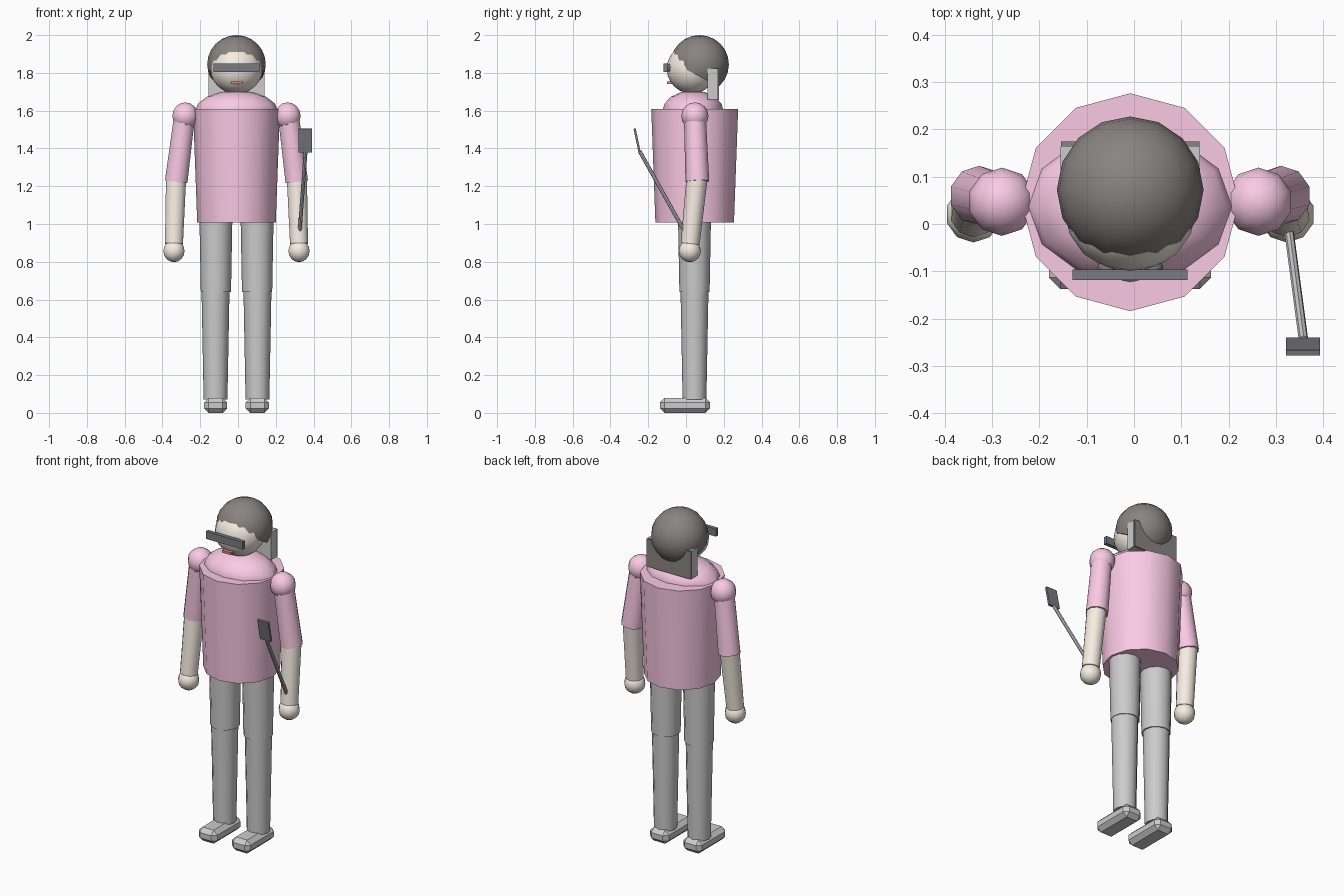
import bpy, bmesh, math
from mathutils import Vector, Matrix

if "Cube" in bpy.data.objects:
    bpy.data.objects.remove(bpy.data.objects["Cube"])

CX = -0.008  # body symmetry line


def mat(name, r, g, b):
    m = bpy.data.materials.new(name)
    m.diffuse_color = (r, g, b, 1)
    m.use_nodes = True
    m.node_tree.nodes["Principled BSDF"].inputs["Base Color"].default_value = m.diffuse_color
    return m


PINK = mat("pink_cloth", 0.96, 0.59, 0.78)
SKIN = mat("skin", 0.93, 0.85, 0.77)
HAIR = mat("dark_hair", 0.25, 0.23, 0.22)
DARK = mat("dark_plastic", 0.2, 0.2, 0.22)
RED = mat("lip_red", 0.72, 0.25, 0.25)


def finish(name, bm, material=None, smooth=True):
    me = bpy.data.meshes.new(name)
    bmesh.ops.recalc_face_normals(bm, faces=bm.faces)
    bm.to_mesh(me)
    bm.free()
    ob = bpy.data.objects.new(name, me)
    bpy.context.collection.objects.link(ob)
    if material:
        me.materials.append(material)
    if smooth:
        ob.select_set(True)
        bpy.context.view_layer.objects.active = ob
        bpy.ops.object.shade_smooth_by_angle(angle=math.radians(38))
        ob.select_set(False)
    return ob


def tube(name, a, b, ra, rb, sides, material=None):
    a, b = Vector(a), Vector(b)
    bm = bmesh.new()
    bmesh.ops.create_cone(bm, cap_ends=True, segments=sides, radius1=ra,
                          radius2=rb, depth=(b - a).length)
    rot = Vector((0, 0, 1)).rotation_difference(b - a).to_matrix().to_4x4()
    bm.transform(Matrix.Translation((a + b) / 2) @ rot)
    return finish(name, bm, material)


def ball(name, c, r, seg, rings, material, cut=None):
    bm = bmesh.new()
    bmesh.ops.create_uvsphere(bm, u_segments=seg, v_segments=rings, radius=1)
    bm.transform(Matrix.Translation(c) @ Matrix.Diagonal((*r, 1)))
    if cut:  # slice away everything below a plane and close the opening
        res = bmesh.ops.bisect_plane(bm, geom=bm.verts[:] + bm.edges[:] + bm.faces[:],
                                     plane_co=cut[0], plane_no=cut[1], clear_inner=True)
        bmesh.ops.edgeloop_fill(bm, edges=[e for e in res["geom_cut"]
                                           if isinstance(e, bmesh.types.BMEdge)])
    return finish(name, bm, material)


def box(name, c, size, material=None, tilt=0, bevel=0):
    bm = bmesh.new()
    bmesh.ops.create_cube(bm, size=1)
    bm.transform(Matrix.Diagonal((*size, 1)))
    if bevel:
        bmesh.ops.bevel(bm, geom=bm.edges[:], offset=bevel, segments=1, affect='EDGES')
    bm.transform(Matrix.Translation(c) @ Matrix.Rotation(tilt, 4, 'X'))
    return finish(name, bm, material, smooth=False)


# Torso and rounded shoulders
torso = tube("torso", (CX, 0.046, 1.008), (CX, 0.046, 1.608), 0.208, 0.23, 12, PINK)
ball("shoulder_yoke", (CX, 0.037, 1.595), (0.22, 0.163, 0.112), 12, 8, PINK)

# Head, hair cap and the panel hanging behind the neck
ball("head", (CX, 0.03, 1.822), (0.139, 0.132, 0.132), 16, 12, SKIN)
ball("hair_cap", (CX, 0.072, 1.845), (0.155, 0.155, 0.155), 16, 12, HAIR,
     cut=((0, 0.1, 1.765), (0, 0.47, 0.88)))
box("neck_panel", (CX, 0.138, 1.742), (0.294, 0.05, 0.165))
box("back_hair", (CX, 0.168, 1.74), (0.292, 0.012, 0.165), HAIR)

# Face details
box("glasses", (CX, -0.107, 1.826), (0.243, 0.022, 0.045), DARK)
box("mouth", (CX + 0.002, -0.087, 1.747), (0.06, 0.026, 0.014), RED)

for side, s in (("left", -1), ("right", 1)):
    x = lambda d: CX + s * d
    ball(side + "_eye", (x(0.05), -0.092, 1.826), (0.02, 0.02, 0.02), 8, 6, DARK)
    # Arm
    ball(side + "_shoulder", (x(0.271), 0.047, 1.572), (0.072,) * 3, 10, 8, PINK)
    tube(side + "_sleeve", (x(0.319), 0.06, 1.225), (x(0.275), 0.047, 1.572),
         0.063, 0.058, 10, PINK)
    tube(side + "_forearm", (x(0.331), 0.022, 0.895), (x(0.32), 0.058, 1.24),
         0.05, 0.056, 10, SKIN)
    ball(side + "_hand", (x(0.331), 0.02, 0.857), (0.059,) * 3, 10, 8, SKIN)
    # Leg
    tube(side + "_thigh", (x(0.109), 0.045, 0.64), (x(0.109), 0.045, 1.02), 0.08, 0.087, 12)
    tube(side + "_shin", (x(0.111), 0.045, 0.07), (x(0.111), 0.045, 0.645), 0.063, 0.074, 12)
    box(side + "_shoe", (x(0.11), -0.005, 0.04), (0.122, 0.265, 0.08), bevel=0.024)

# Hand-held stick with a flat device
tube("stick", (0.326, -0.005, 0.955), (0.358, -0.245, 1.385), 0.01, 0.01, 8)
box("handheld_device", (0.357, -0.259, 1.443), (0.072, 0.012, 0.127), DARK, tilt=0.21)
